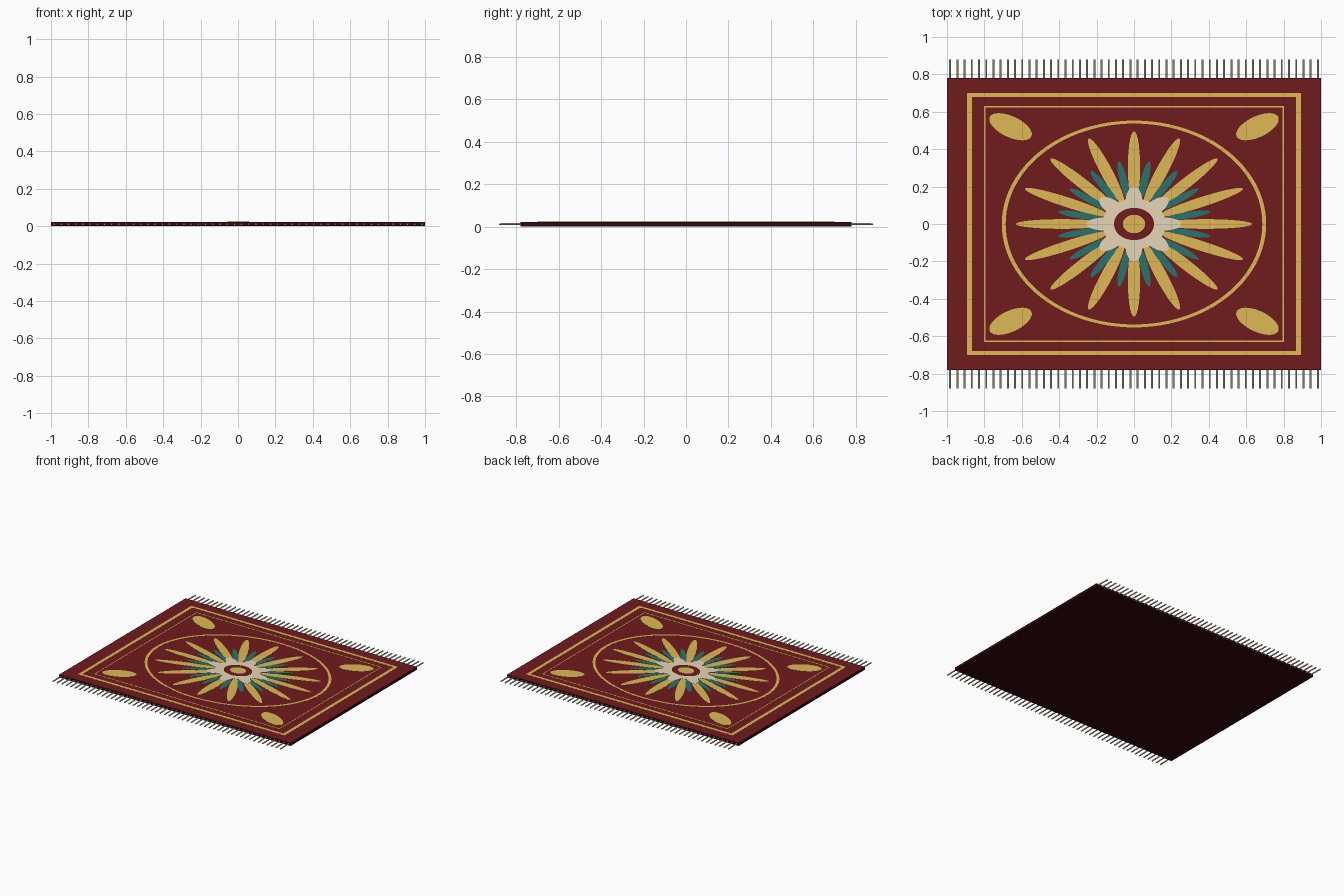
import bpy, bmesh, math

if "Cube" in bpy.data.objects:
    bpy.data.objects.remove(bpy.data.objects["Cube"])

TOP = 0.022      # top surface of the woven body
SQ = 0.785       # the medallion is squashed in y


def material(name, rgb):
    m = bpy.data.materials.new(name)
    m.diffuse_color = (*rgb, 1)
    m.use_nodes = True
    m.node_tree.nodes["Principled BSDF"].inputs["Base Color"].default_value = m.diffuse_color
    return m


RED = material("deep red", (0.162, 0.011, 0.012))
DARK = material("dark maroon", (0.032, 0.0025, 0.003))
GOLD = material("gold", (0.73, 0.485, 0.089))
TEAL = material("teal", (0.022, 0.171, 0.153))
CREAM = material("cream", (0.84, 0.70, 0.50))


def finish(bm, name, mat):
    bmesh.ops.recalc_face_normals(bm, faces=bm.faces)
    me = bpy.data.meshes.new(name)
    bm.to_mesh(me)
    bm.free()
    me.materials.append(mat)
    ob = bpy.data.objects.new(name, me)
    bpy.context.collection.objects.link(ob)
    return ob


def plates(name, mat, outlines, z0, z1):
    """Flat plates extruded from closed 2D outlines."""
    bm = bmesh.new()
    for pts in outlines:
        low = [bm.verts.new((x, y, z0)) for x, y in pts]
        high = [bm.verts.new((x, y, z1)) for x, y in pts]
        n = len(pts)
        bm.faces.new(low[::-1])
        bm.faces.new(high)
        for i in range(n):
            j = (i + 1) % n
            bm.faces.new((low[i], low[j], high[j], high[i]))
    return finish(bm, name, mat)


def band(name, mat, outer, inner, z0, z1):
    """Closed flat band between two matching outlines."""
    bm = bmesh.new()
    loops = [[bm.verts.new((x, y, z)) for x, y in pts]
             for pts, z in ((outer, z0), (outer, z1), (inner, z1), (inner, z0))]
    n = len(outer)
    for k in range(4):
        a, b = loops[k], loops[(k + 1) % 4]
        for i in range(n):
            j = (i + 1) % n
            bm.faces.new((a[i], a[j], b[j], b[i]))
    return finish(bm, name, mat)


def rect(x, y):
    return [(-x, -y), (x, -y), (x, y), (-x, y)]


def ellipse(rx, ry, cx=0, cy=0, turn=0, n=64):
    c, s = math.cos(turn), math.sin(turn)
    pts = []
    for i in range(n):
        a = 2 * math.pi * i / n
        u, v = rx * math.cos(a), ry * math.sin(a)
        pts.append((cx + u * c - v * s, cy + u * s + v * c))
    return pts


def petals(count, r0, r1, half, offset=0, squash=SQ):
    """Long oval petals around the centre, squashed in y."""
    shape = ellipse((r1 - r0) / 2, half, (r0 + r1) / 2, n=28)
    out = []
    for k in range(count):
        a = 2 * math.pi * (k + offset) / count
        c, s = math.cos(a), math.sin(a)
        out.append([(u * c - v * s, (u * s + v * c) * squash) for u, v in shape])
    return out


# dark backing with a red woven field on top
plates("rug_backing", DARK, [rect(1.0, 0.78)], 0, TOP - 0.001)
plates("rug_field", RED, [rect(0.999, 0.779)], TOP - 0.002, TOP)

# border frames and oval ring
Z0, Z1 = TOP - 0.001, TOP + 0.0008
band("outer_border", GOLD, rect(0.893, 0.70), rect(0.867, 0.678), Z0, Z1)
band("inner_border", GOLD, rect(0.802, 0.632), rect(0.795, 0.624), Z0, Z1)
band("oval_ring", GOLD, ellipse(0.707, 0.553, n=96), ellipse(0.686, 0.537, n=96), Z0, Z1)

# corner ovals
plates("corner_ovals", GOLD,
       [ellipse(0.123, 0.056, 0.66 * sx, 0.52 * sy, math.radians(25) * sx * sy, 40)
        for sx in (-1, 1) for sy in (-1, 1)], Z0, Z1)

# central medallion, stacked from the bottom layer up
plates("gold_petals", GOLD, petals(16, 0.14, 0.632, 0.033), Z0, Z1)
plates("teal_petals", TEAL, petals(16, 0.16, 0.415, 0.021, 0.5, 0.82), Z0, Z1 + 0.0004)
plates("cream_petals", CREAM, petals(8, 0.06, 0.252, 0.045), Z0, Z1 + 0.0008)
plates("cream_disc", CREAM, [ellipse(0.17, 0.135)], Z0, Z1 + 0.0008)
plates("red_eye", RED, [ellipse(0.107, 0.086)], Z0, Z1 + 0.0012)
plates("gold_eye", GOLD, [ellipse(0.06, 0.049)], Z0, Z1 + 0.0016)

# fringe strands along both long edges, drooping slightly outward
bm = bmesh.new()
COUNT, SIDES = 52, 6
for sy in (-1, 1):
    for i in range(COUNT):
        x = -0.983 + 1.966 * i / (COUNT - 1)
        rings = []
        for y, z, r in ((0.77, 0.013, 0.005), (0.83, 0.012, 0.005), (0.88, 0.011, 0.005)):
            rings.append([bm.verts.new((x + r * math.cos(2 * math.pi * k / SIDES), sy * y,
                                        z + r * math.sin(2 * math.pi * k / SIDES)))
                          for k in range(SIDES)])
        for a, b in zip(rings, rings[1:]):
            for k in range(SIDES):
                j = (k + 1) % SIDES
                bm.faces.new((a[k], a[j], b[j], b[k]))
        bm.faces.new(rings[0])
        bm.faces.new(rings[-1])
finish(bm, "fringe", CREAM)
